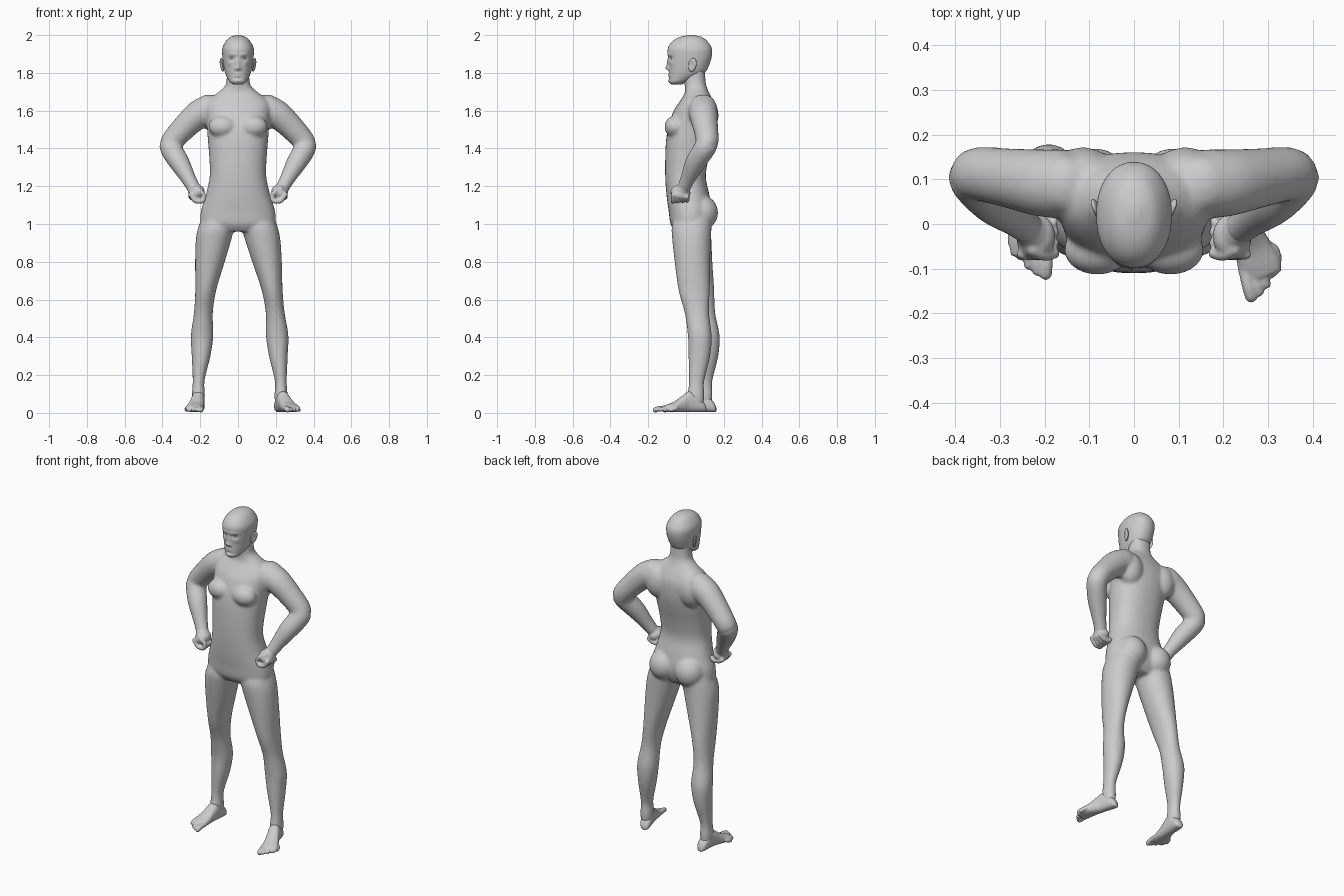
import bpy, bmesh, math
from mathutils import Vector, Matrix

cube = bpy.data.objects.get("Cube")
if cube:
    bpy.data.objects.remove(cube)

skin = bpy.data.materials.new("plain grey")
skin.use_nodes = True
GREY = (0.6, 0.6, 0.6, 1)
skin.diffuse_color = GREY
skin.node_tree.nodes["Principled BSDF"].inputs["Base Color"].default_value = GREY


def resample(rows, steps):
    """Smooth curve through rows of numbers."""
    out = []
    for i in range(len(rows) - 1):
        a, b, c, d = (rows[max(0, min(len(rows) - 1, i + k))] for k in (-1, 0, 1, 2))
        for s in range(steps):
            t = s / steps
            out.append([0.5 * (2 * q + (r - p) * t + (2 * p - 5 * q + 4 * r - w) * t * t
                               + (3 * q - p - 3 * r + w) * t ** 3)
                        for p, q, r, w in zip(a, b, c, d)])
    return out + [list(rows[-1])]


def loft(bm, rings):
    """Skin a list of point rings and close both ends."""
    loops = [[bm.verts.new(p) for p in ring] for ring in rings]
    n = len(loops[0])
    for a, b in zip(loops, loops[1:]):
        for i in range(n):
            bm.faces.new((a[i], a[(i + 1) % n], b[(i + 1) % n], b[i]))
    bm.faces.new(loops[0][::-1])
    bm.faces.new(loops[-1])


def oval(z, x0, x1, y0, y1, power=2, segs=32):
    """Level ring filling the given x and y range."""
    pts = []
    for i in range(segs):
        a = math.tau * i / segs
        c, s = (math.copysign(abs(f) ** (2 / power), f) for f in (math.cos(a), math.sin(a)))
        pts.append(Vector(((x0 + x1) / 2 + c * (x1 - x0) / 2, (y0 + y1) / 2 + s * (y1 - y0) / 2, z)))
    return pts


def ball(bm, centre, size, turn=Matrix()):
    m = Matrix.Translation(centre) @ turn @ Matrix.Diagonal((*size, 1))
    bmesh.ops.create_uvsphere(bm, u_segments=24, v_segments=16, radius=1, matrix=m)


def tube(bm, path, steps=4):
    """Round limb through points (x, y, z, radius) with ball ends."""
    rows = resample(path, steps)
    pts = [Vector(r[:3]) for r in rows]
    rings = []
    for i, r in enumerate(rows):
        d = pts[min(i + 1, len(pts) - 1)] - pts[max(i - 1, 0)]
        q = d.to_track_quat('Z', 'Y')
        rings.append([pts[i] + q @ p for p in oval(0, -r[3], r[3], -r[3], r[3], segs=20)])
    loft(bm, rings)
    for end in (path[0], path[-1]):
        ball(bm, end[:3], [end[3]] * 3)


def finish(name, bm, voxel=None, smooth=4):
    bmesh.ops.recalc_face_normals(bm, faces=bm.faces)
    for f in bm.faces:
        f.smooth = True
    me = bpy.data.meshes.new(name)
    bm.to_mesh(me)
    bm.free()
    me.materials.append(skin)
    ob = bpy.data.objects.new(name, me)
    bpy.context.collection.objects.link(ob)
    if voxel:
        # Fuse overlapping volumes into one skin
        mod = ob.modifiers.new("fuse", 'REMESH')
        mod.mode, mod.voxel_size, mod.use_smooth_shade = 'VOXEL', voxel, True
        mod = ob.modifiers.new("soften", 'SMOOTH')
        mod.factor, mod.iterations = 0.5, smooth
    return ob


# Torso and neck: height, half width, front, back
body = bmesh.new()
TORSO = [(0.96, .14, -.055, .09), (1.0, .195, -.082, .12), (1.07, .196, -.092, .135),
         (1.15, .172, -.103, .125), (1.25, .15, -.11, .105), (1.35, .152, -.11, .12),
         (1.45, .16, -.105, .145), (1.52, .165, -.092, .158), (1.6, .172, -.065, .16),
         (1.65, .162, -.033, .145), (1.69, .115, -.008, .125), (1.725, .073, -.006, .11),
         (1.76, .061, -.01, .103), (1.84, .058, -.01, .1)]
loft(body, [oval(z, -w, w, f, b, 2.3) for z, w, f, b in resample(TORSO, 4)])

# Legs: height, inner, outer, front, back; the right one stands further back
LEG = [(1.06, .03, .18, -.05, .13), (.99, .02, .208, -.075, .135), (.92, .036, .224, -.073, .132),
       (.8, .075, .232, -.06, .128), (.65, .125, .236, -.04, .126), (.53, .147, .247, -.007, .122),
       (.41, .148, .267, .01, .136), (.3, .164, .263, .013, .128), (.17, .195, .258, .016, .097),
       (.1, .193, .262, .008, .097), (.05, .195, .26, .01, .095)]


def leg_ring(side, z, x0, x1, y0, y1):
    t = max(0, min(1, (.95 - z) / .55)) if side < 0 else 0
    return oval(z, side * (x0 - .018 * t), side * (x1 - .018 * t), y0 + .043 * t, y1 + .043 * t, 2.1)


ARM = [(.17, .09, 1.6, .078), (.215, .093, 1.575, .075), (.28, .103, 1.515, .067), (.35, .112, 1.435, .06),
       (.352, .095, 1.395, .058), (.31, .05, 1.325, .054), (.262, .01, 1.24, .04), (.237, -.01, 1.195, .036)]
for side in (1, -1):
    loft(body, [leg_ring(side, *r) for r in resample(LEG, 4)])
    tube(body, [(side * x, y, z, r) for x, y, z, r in ARM])
    # Chest, shoulder blade, buttock and upper shoulder masses
    ball(body, (side * .082, -.058, 1.515), (.075, .056, .058))
    ball(body, (side * .115, .105, 1.575), (.078, .067, .1))
    ball(body, (side * .088, .082, 1.06), (.086, .088, .092))
    ball(body, (side * .155, .09, 1.64), (.06, .065, .045))
finish("body", body, .009, 6)

# Feet: length from heel, half width, top height
FOOT = [(0, .014, .03), (.012, .026, .055), (.04, .032, .085), (.09, .034, .115), (.13, .037, .09),
        (.17, .043, .062), (.21, .047, .046), (.235, .04, .036)]
for name, side, heel, angle in (("left_foot", 1, (.213, .105), 16), ("right_foot", -1, (.205, .16), 4)):
    bm = bmesh.new()
    rings = []
    for s, w, top in resample(FOOT, 4):
        shift = .014 * max(0, s - .1) / .13
        flat = oval(0, shift - w, shift + w, .004, top, 2.4)
        rings.append([Vector((p.x, -s, p.y)) for p in flat])
    loft(bm, rings)
    # Toes, longest on the inner side
    for i in range(5):
        x, tip, r = -.026 + .02 * i, .27 - .004 * i * i, .0145 if i == 0 else .0105
        tube(bm, [(x * .9, -.2 + .006 * i, .026, r), (x, -tip + .02, .022, r), (x, -tip, .016, r)])
    bm.transform(Matrix.Diagonal((side, 1, 1, 1))
                 @ Matrix.Translation((*heel, 0)) @ Matrix.Rotation(math.radians(angle), 4, 'Z'))
    finish(name, bm, .005, 3)

# Fists resting on the hips
for name, side in (("left_hand", 1), ("right_hand", -1)):
    bm = bmesh.new()
    tube(bm, [(.24, -.008, 1.2, .034), (.225, -.022, 1.175, .04)])
    ball(bm, (.22, -.028, 1.165), (.046, .052, .038), Matrix.Rotation(math.radians(35), 4, 'Y'))
    for i in range(4):
        y, drop = -.067 + .024 * i, .004 * i
        tube(bm, [(.25, y, 1.155 - drop, .013), (.225, y, 1.124 + drop / 2, .014),
                  (.19, y, 1.122 + drop / 2, .013), (.18, y, 1.14, .012)])
    tube(bm, [(.225, -.055, 1.185, .018), (.2, -.068, 1.172, .015), (.178, -.066, 1.15, .012)])
    bm.transform(Matrix.Diagonal((side, 1, 1, 1)))
    finish(name, bm, .005, 3)

# Head: height, half width, front, back
HEAD = [(1.738, .022, -.078, -.02), (1.75, .042, -.088, .0), (1.77, .055, -.09, .045), (1.8, .068, -.09, .098),
        (1.84, .077, -.091, .122), (1.89, .083, -.096, .137), (1.93, .083, -.096, .136),
        (1.965, .066, -.075, .115), (1.988, .044, -.038, .087), (2.0, .012, .012, .045)]
# Face relief: x, height, spread in x, spread in z, push forward
FACE = [(0, 1.826, .011, .011, .017), (0, 1.85, .009, .02, .01), (.014, 1.82, .006, .006, .006),
        (.03, 1.898, .022, .007, .005), (.033, 1.877, .014, .009, -.012), (0, 1.793, .02, .004, .005),
        (0, 1.783, .016, .004, .005), (0, 1.788, .022, .0025, -.004), (0, 1.773, .02, .005, -.004),
        (0, 1.757, .02, .009, .005), (.045, 1.85, .014, .012, .004)]
bm = bmesh.new()
loft(bm, [oval(z, -w, w, f, b, 2.15, 72) for z, w, f, b in resample(HEAD, 7)])
for v in bm.verts:
    if v.co.y < 0:
        x, z = abs(v.co.x), v.co.z
        v.co.y -= sum(p * math.exp(-((x - cx) / sx) ** 2 - ((z - cz) / sz) ** 2)
                      for cx, cz, sx, sz, p in FACE)
finish("head", bm)

# Eyes and ears
for name, side in (("left", 1), ("right", -1)):
    bm = bmesh.new()
    ball(bm, (side * .033, -.068, 1.877), (.013, .013, .008))
    finish(name + "_eye", bm)
    bm = bmesh.new()
    tilt = Matrix.Rotation(side * .18, 4, 'Y') @ Matrix.Rotation(-.2, 4, 'X') @ Matrix.Rotation(side * -.3, 4, 'Z')
    ball(bm, (side * .085, .034, 1.842), (.009, .022, .037), tilt)
    # Hollow of the ear
    for v in bm.verts:
        p = tilt.inverted() @ (v.co - Vector((side * .085, .034, 1.842)))
        if p.x * side > 0:
            v.co.x -= side * .009 * math.exp(-((p.y + .004) / .01) ** 2 - (p.z / .02) ** 2)
    finish(name + "_ear", bm)
